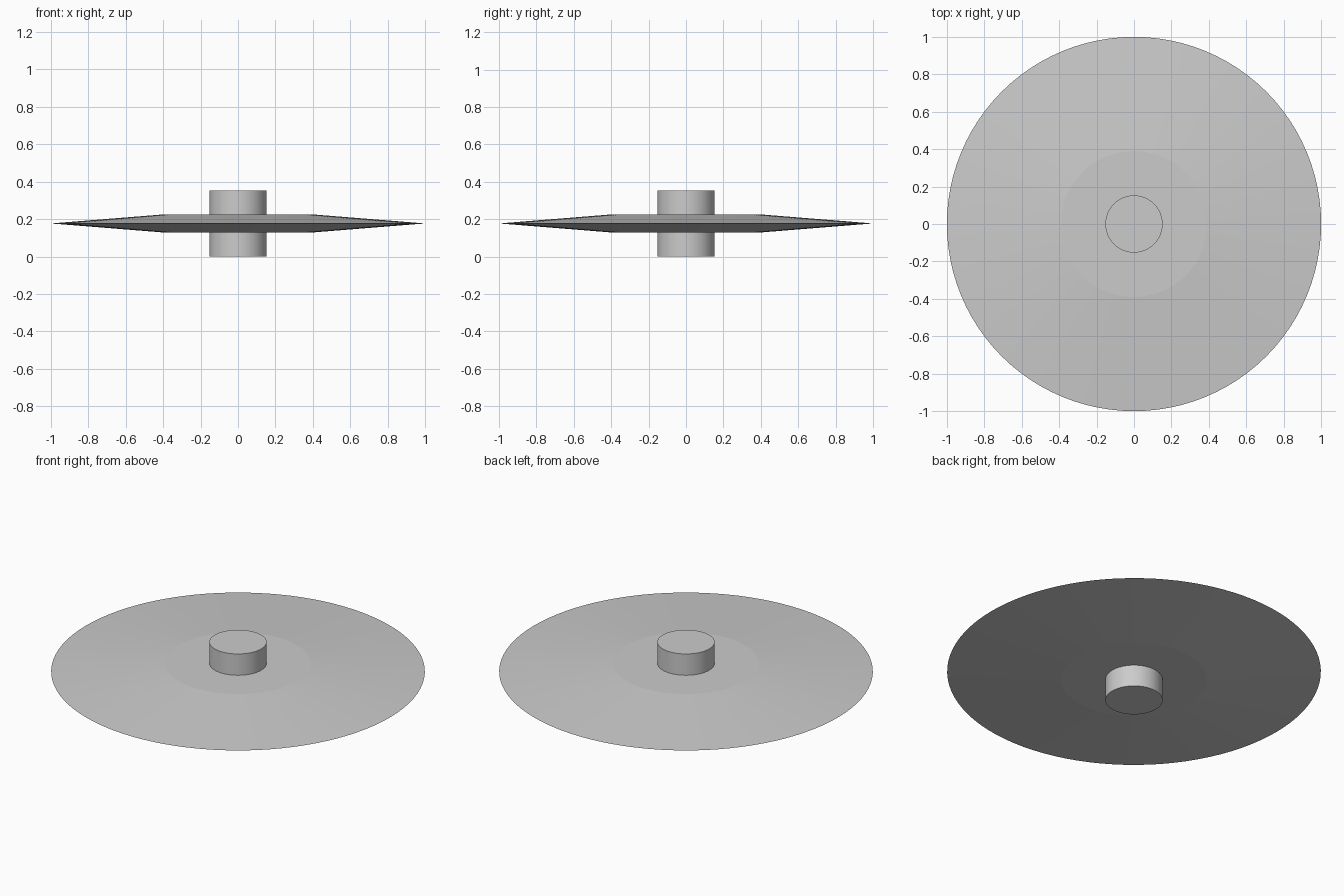
import bpy
import bmesh
from math import radians, tau
from mathutils import Matrix

cube = bpy.data.objects.get("Cube")
if cube:
    bpy.data.objects.remove(cube)

SIDES = 96
MID_Z = 0.177

# One grey metal for the whole model
metal = bpy.data.materials.new("grey metal")
metal.use_nodes = True
grey = (0.6, 0.6, 0.6, 1)
metal.diffuse_color = grey
metal.node_tree.nodes["Principled BSDF"].inputs["Base Color"].default_value = grey


def lathe(name, profile):
    """Spin a closed (radius, height) profile around the z axis."""
    bm = bmesh.new()
    verts = [bm.verts.new((r, 0, z)) for r, z in profile]
    edges = [bm.edges.new(pair) for pair in zip(verts, verts[1:])]
    bmesh.ops.spin(bm, geom=verts + edges, cent=(0, 0, 0), axis=(0, 0, 1),
                   angle=tau, steps=SIDES, use_merge=True)
    bmesh.ops.remove_doubles(bm, verts=bm.verts, dist=0.0001)
    bmesh.ops.recalc_face_normals(bm, faces=bm.faces)
    mesh = bpy.data.meshes.new(name)
    bm.to_mesh(mesh)
    bm.free()
    mesh.materials.append(metal)
    obj = bpy.data.objects.new(name, mesh)
    bpy.context.collection.objects.link(obj)
    bpy.ops.object.select_all(action="DESELECT")
    obj.select_set(True)
    bpy.context.view_layer.objects.active = obj
    bpy.ops.object.shade_smooth_by_angle(angle=radians(3))
    return obj


# Thin disc, flat in the middle and tapering to a knife edge at the rim
half = 0.049
lathe("disc", [(0, MID_Z - half), (0.39, MID_Z - half), (1, MID_Z),
               (0.39, MID_Z + half), (0, MID_Z + half)])

# Hub passing through the disc
hub_r, hub_top = 0.153, 0.352
hub = lathe("hub", [(0, 0), (hub_r, 0), (hub_r, hub_top), (0, hub_top)])
bpy.ops.object.shade_smooth_by_angle(angle=radians(30))
